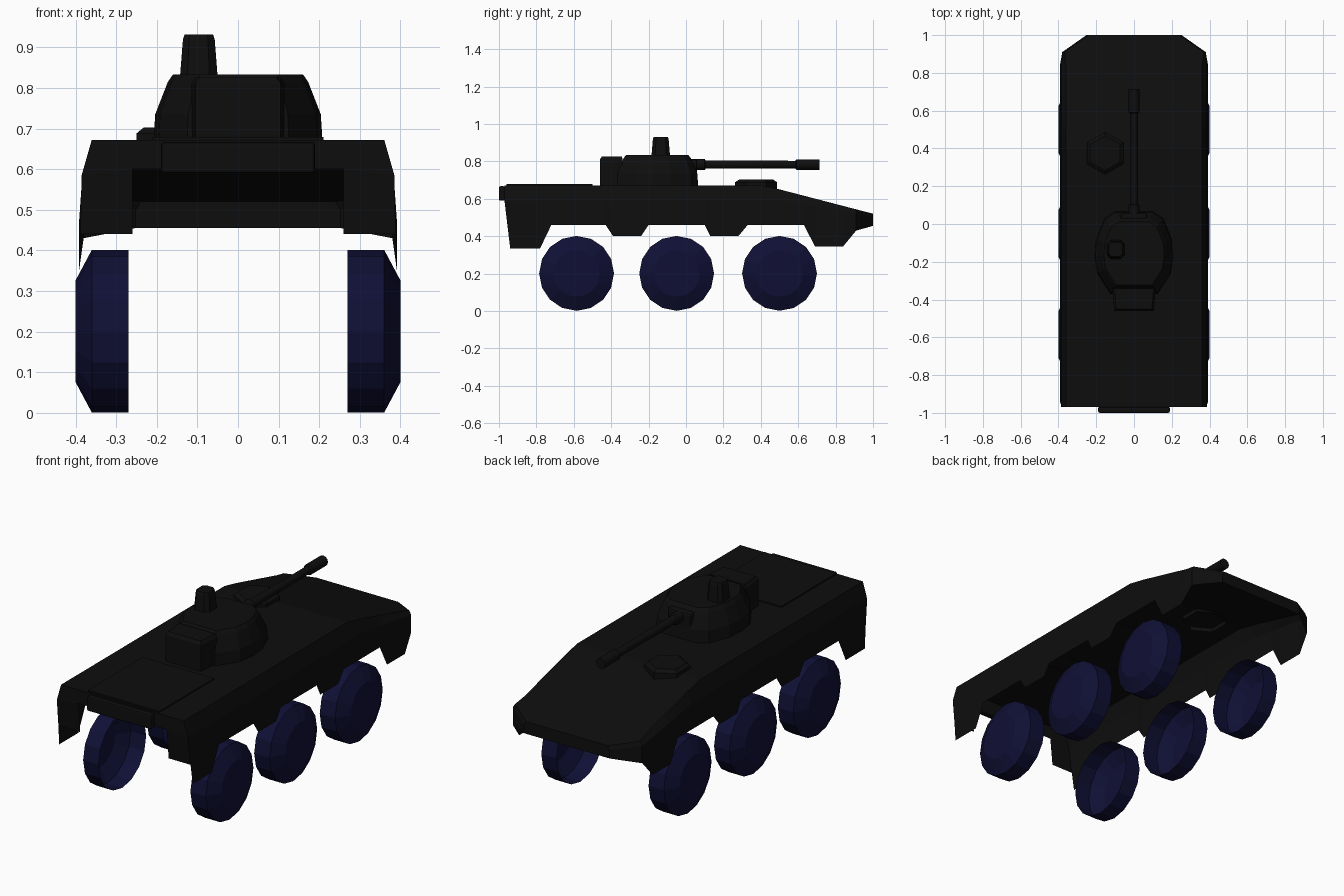
import bpy, bmesh, math
from mathutils import Vector

if "Cube" in bpy.data.objects:
    bpy.data.objects.remove(bpy.data.objects["Cube"])


def material(name, rgb):
    m = bpy.data.materials.new(name)
    m.diffuse_color = (*rgb, 1)
    m.use_nodes = True
    m.node_tree.nodes["Principled BSDF"].inputs["Base Color"].default_value = m.diffuse_color
    return m


BODY = material("charcoal paint", (0.0042, 0.0042, 0.0042))
TYRE = material("dark navy wheel", (0.005, 0.005, 0.036))


def make(name, verts, faces, mat, smooth=False):
    mesh = bpy.data.meshes.new(name)
    mesh.from_pydata(verts, [], faces)
    bm = bmesh.new()
    bm.from_mesh(mesh)
    bmesh.ops.recalc_face_normals(bm, faces=bm.faces)
    bm.to_mesh(mesh)
    bm.free()
    mesh.materials.append(mat)
    ob = bpy.data.objects.new(name, mesh)
    bpy.context.collection.objects.link(ob)
    if smooth:
        bpy.context.view_layer.objects.active = ob
        ob.select_set(True)
        bpy.ops.object.shade_smooth_by_angle(angle=math.radians(35))
        ob.select_set(False)
    return ob


def loft(name, rings, mat, start=True, end=True, smooth=False):
    """Bridge equal-length closed rings, with optional end caps."""
    n = len(rings[0])
    verts = [p for r in rings for p in r]
    faces = [(k * n + i, k * n + (i + 1) % n, (k + 1) * n + (i + 1) % n, (k + 1) * n + i)
             for k in range(len(rings) - 1) for i in range(n)]
    if start:
        faces.append(tuple(range(n)))
    if end:
        faces.append(tuple(range((len(rings) - 1) * n, len(rings) * n)))
    return make(name, verts, faces, mat, smooth)


def ring(axis, pos, r, n, c=(0, 0), a0=0.0):
    pts = []
    for i in range(n):
        a = a0 + 2 * math.pi * i / n
        p = [c[0] + r * math.sin(a), c[1] + r * math.cos(a)]
        p.insert(axis, pos)
        pts.append(tuple(p))
    return pts


def scaled(outline, z, s, c=(0, 0)):
    return [(c[0] + (x - c[0]) * s, c[1] + (y - c[1]) * s, z) for x, y in outline]


def box(name, x0, x1, y0, y1, z0, z1, bevel=0.0):
    rect = [(x0, y0), (x1, y0), (x1, y1), (x0, y1)]
    ob = loft(name, [scaled(rect, z0, 1), scaled(rect, z1, 1)], BODY)
    if bevel:
        b = ob.modifiers.new("bevel", 'BEVEL')
        b.width, b.segments = bevel, 2
    return ob


# Open-bottomed hull: deck, sloping shoulders and scalloped side skirts
def deck_z(y):
    if y < 0.40:
        return 0.672
    if y < 0.50:
        return 0.672 - (y - 0.40) * 0.22
    return 0.65 - (y - 0.50) * 0.26


skirt = [(-0.97, 0.335), (-0.78, 0.335), (-0.72, 0.46), (-0.43, 0.46), (-0.39, 0.40),
         (-0.24, 0.40), (-0.20, 0.46), (0.10, 0.46), (0.13, 0.40), (0.28, 0.40),
         (0.33, 0.46), (0.40, 0.46), (0.50, 0.46), (0.63, 0.46), (0.69, 0.345),
         (0.84, 0.345), (0.91, 0.43), (1.0, 0.455)]
verts, faces = [], []
for y, zb in skirt:
    zt = deck_z(y)
    zs = max(zt - 0.085, min(0.585, zt - 0.02)) if y < 0.5 else zt - 0.02 - max(0, 0.91 - y) * 0.10
    shoulder, top = 0.383, 0.36
    if y > 0.9:
        shoulder = 0.38 if y < 0.95 else 0.252
        top = shoulder - 0.012
    low = 0.392 if y < 0.9 else shoulder
    yb = -0.94 if y == -0.97 else y
    verts += [(-low, yb, zb), (-shoulder, y, zs), (-top, y, zt),
              (top, y, zt), (shoulder, y, zs), (low, yb, zb)]
for k in range(len(skirt) - 1):
    for i in range(5):
        a = k * 6 + i
        faces.append((a, a + 1, a + 7, a + 6))
last = (len(skirt) - 1) * 6
faces.append(tuple(range(last, last + 6)))          # nose plate
make("hull_shell", verts, faces, BODY)

# End wall: upper strip with lower corner panels around the opening
y = -0.97
wall = [(-0.385, 0.585), (-0.36, 0.672), (0.36, 0.672), (0.385, 0.585),
        (0.388, 0.44), (0.26, 0.44), (0.26, 0.60), (-0.26, 0.60), (-0.26, 0.44), (-0.388, 0.44)]
wv = [(x, y + max(0, 0.585 - z) * 0.12, z) for x, z in wall]
make("end_wall", wv, [(1, 2, 3, 6, 7, 0), (3, 4, 5, 6), (0, 7, 8, 9)], BODY)
box("door_panel", -0.19, 0.19, -1.0, -0.968, 0.59, 0.667, 0.008)
box("engine_deck_plate", -0.21, 0.21, -0.96, -0.50, 0.67, 0.679)

# Six open-backed wheels
for sx, side in ((-1, "left"), (1, "right")):
    for i, y in enumerate((-0.585, -0.05, 0.50)):
        rings = [ring(0, sx * x, r, 16, (y, 0.201))
                 for x, r in ((0.27, 0.2), (0.36, 0.2), (0.40, 0.125))]
        loft(f"wheel_{side}_{i + 1}", rings, TYRE, start=False)

# Turret: faceted body narrowing to a flat roof
half = [(0.10, 0.065), (0.155, 0.03), (0.20, -0.08), (0.208, -0.17),
        (0.195, -0.26), (0.125, -0.37)]
outline = half + [(-x, y) for x, y in reversed(half)]
c = (0, -0.16)
loft("turret_body", [scaled(outline, 0.67, 1, c), scaled(outline, 0.735, 0.98, c),
                     scaled(outline, 0.815, 0.83, c), scaled(outline, 0.833, 0.77, c)],
     BODY, start=False)
bustle = [(-0.105, -0.46), (0.105, -0.46), (0.115, -0.34), (-0.115, -0.34)]
bc = (0, -0.36)
loft("turret_bustle", [scaled(bustle, 0.672, 1, bc), scaled(bustle, 0.81, 1, bc),
                       scaled(bustle, 0.827, 0.9, bc)], BODY)
box("gun_mantlet", -0.07, 0.07, -0.06, 0.06, 0.69, 0.812, 0.012)

# Gun barrel with collar and thicker muzzle
steps = [(0.03, 0.03), (0.10, 0.03), (0.105, 0.022), (0.585, 0.02),
         (0.59, 0.028), (0.715, 0.028)]
loft("gun_barrel", [ring(1, y, r, 12, (0, 0.783)) for y, r in steps], BODY, smooth=True)

# Roof sight and driver hatch
sight = [(-0.143, -0.165), (-0.125, -0.185), (-0.07, -0.185), (-0.05, -0.165),
         (-0.05, -0.105), (-0.07, -0.085), (-0.125, -0.085), (-0.143, -0.105)]
sc = (-0.096, -0.135)
loft("roof_sight", [scaled(sight, 0.825, 1, sc), scaled(sight, 0.92, 0.84, sc),
                    scaled(sight, 0.931, 0.76, sc)], BODY, start=False)
hc = (-0.153, 0.375)
loft("driver_hatch", [ring(2, z, r, 6, hc) for z, r in
                      ((0.65, 0.112), (0.688, 0.112), (0.702, 0.092))], BODY, start=False)
